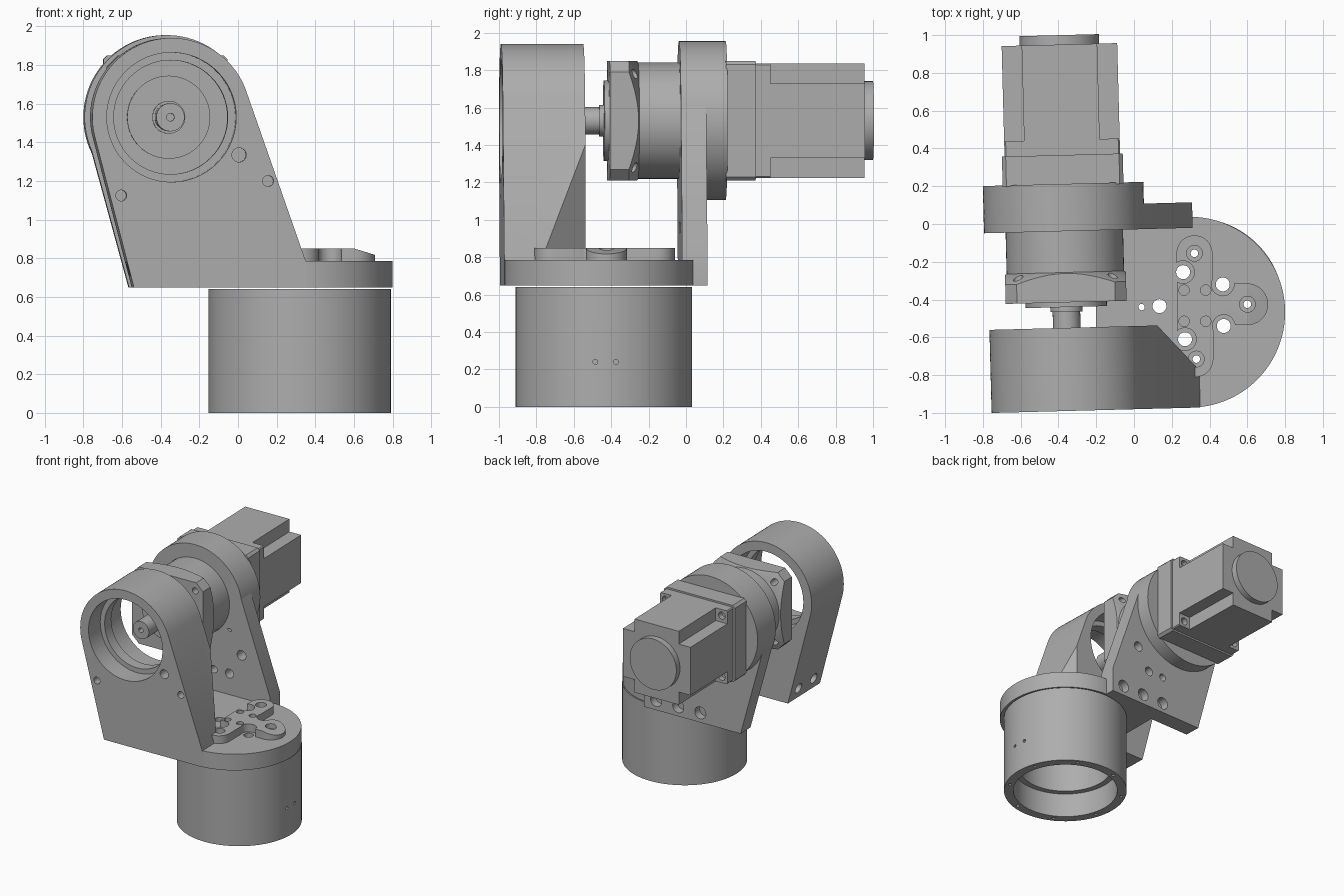
import bpy, bmesh
from math import pi, sin, cos, atan2, acos, hypot, radians
from mathutils import Vector, Matrix

old = bpy.data.objects.get("Cube")
if old:
    bpy.data.objects.remove(old, do_unlink=True)

grey = bpy.data.materials.new("machined_grey")
grey.use_nodes = True
grey.diffuse_color = (0.42, 0.42, 0.42, 1)
grey.node_tree.nodes["Principled BSDF"].inputs["Base Color"].default_value = (0.42, 0.42, 0.42, 1)

AX, AZ = -0.37, 1.53            # motor axis
CX, CY = 0.32, -0.44            # base axis


def make(name, bm):
    bmesh.ops.recalc_face_normals(bm, faces=bm.faces)
    me = bpy.data.meshes.new(name)
    bm.to_mesh(me)
    bm.free()
    me.materials.append(grey)
    ob = bpy.data.objects.new(name, me)
    bpy.context.collection.objects.link(ob)
    return ob


def cyl(name, r, p, q, r2=None, seg=64):
    """Cylinder or cone between two points."""
    p, q = Vector(p), Vector(q)
    bm = bmesh.new()
    turn = (q - p).to_track_quat('Z', 'Y').to_matrix().to_4x4()
    bmesh.ops.create_cone(bm, cap_ends=True, segments=seg, radius1=r, radius2=r if r2 is None else r2,
                          depth=(q - p).length, matrix=Matrix.Translation((p + q) / 2) @ turn)
    return make(name, bm)


def prism(name, pts, a, b, axis='Y'):
    """Extrude an outline along Y (x, z points) or Z (x, y points)."""
    bm = bmesh.new()
    at = (lambda u, v, w: (u, w, v)) if axis == 'Y' else (lambda u, v, w: (u, v, w))
    face = bm.faces.new([bm.verts.new(at(u, v, a)) for u, v in pts])
    new = bmesh.ops.extrude_face_region(bm, geom=[face])["geom"]
    bmesh.ops.translate(bm, vec=at(0, 0, b - a), verts=[g for g in new if isinstance(g, bmesh.types.BMVert)])
    return make(name, bm)


def boolean(ob, cutter, op='DIFFERENCE'):
    mod = ob.modifiers.new("cut", 'BOOLEAN')
    mod.operation, mod.solver, mod.object = op, 'EXACT', cutter
    bpy.context.view_layer.update()
    result = bpy.data.meshes.new_from_object(ob.evaluated_get(bpy.context.evaluated_depsgraph_get()))
    ob.modifiers.clear()
    ob.data = result
    bpy.data.objects.remove(cutter, do_unlink=True)


def bore(ob, r, p, q, seg=24):
    boolean(ob, cyl("cutter", r, p, q, seg=seg))


def arc(cx, cy, r, a, b, n=24):
    return [(cx + r * cos(a + (b - a) * i / n), cy + r * sin(a + (b - a) * i / n)) for i in range(n + 1)]


def teardrop(r, left, right):
    """Outline of a bracket: an arc over the axis with tangents to two feet."""
    def tangent(p, side):
        dx, dz = p[0] - AX, p[1] - AZ
        return atan2(dz, dx) + side * acos(r / hypot(dx, dz))
    return [left, (right[0], left[1]), right] + arc(AX, AZ, r, tangent(right, 1), tangent(left, -1) + 2 * pi, 64)


def square(h, c):
    """Chamfered square around the motor axis."""
    return [(AX + sx * u, AZ + sz * v) for sx, sz, k in ((1, 1, 0), (-1, 1, 1), (-1, -1, 0), (1, -1, 1))
            for u, v in ([(h, h - c), (h - c, h)] if not k else [(h - c, h), (h, h - c)])]


def on_axis(y):
    return (AX, y, AZ)


# Hollow base with a stepped bore, rim screw holes and two side pin holes
base = cyl("base_housing", 0.472, (CX, CY, 0), (CX, CY, 0.642), seg=96)
bore(base, 0.40, (CX, CY, -0.1), (CX, CY, 0.2), 64)
bore(base, 0.355, (CX, CY, 0.1), (CX, CY, 0.8), 64)
for i in range(8):
    x, y = CX + 0.437 * cos(i * pi / 4 + 0.3), CY + 0.437 * sin(i * pi / 4 + 0.3)
    bore(base, 0.013, (x, y, -0.05), (x, y, 0.06), 12)
for y in (-0.485, -0.375):
    bore(base, 0.013, (0.7, y, 0.24), (0.9, y, 0.24), 12)

# Round turntable plate, extended between the brackets
plate = prism("turntable_plate", arc(0.295, -0.467, 0.505, -pi / 2, pi / 2, 64)
              + [(-0.2, 0.038), (-0.2, -0.972)], 0.65, 0.785, 'Z')
ports = [(0.26, -0.255), (0.47, -0.32), (0.475, -0.54), (0.27, -0.61)]
lobes = [(0.32, -0.155), (0.6, -0.425), (0.33, -0.715)]

# Raised three-lobed pad with relieved corners and a sloped tip
pad = prism("mounting_pad", arc(0.32, -0.155, 0.095, 0, pi) + arc(0.325, -0.715, 0.095, pi, 2 * pi)
            + [(0.42, -0.535)] + arc(0.6, -0.425, 0.11, -pi / 2, pi / 2) + [(0.415, -0.315)], 0.78, 0.85, 'Z')
boolean(pad, prism("cutter", [(0.6, 0.851), (0.75, 0.805), (0.75, 0.9), (0.6, 0.9)], -0.7, -0.2))
for x, y in ports:
    bore(plate, 0.037, (x, y, 0.5), (x, y, 1))
    bore(pad, 0.06, (x, y, 0.7), (x, y, 1))
for x, y in lobes:
    bore(plate, 0.02, (x, y, 0.5), (x, y, 1))
    bore(pad, 0.02, (x, y, 0.7), (x, y, 1))
    bore(pad, 0.042, (x, y, 0.81), (x, y, 1))
for x in (0.265, 0.38):
    for y in (-0.35, -0.515):
        bore(pad, 0.028, (x, y, 0.8), (x, y, 1), 12)
bore(plate, 0.037, (0.135, -0.435, 0.5), (0.135, -0.435, 1))
bore(plate, 0.017, (0.04, -0.44, 0.5), (0.04, -0.44, 1))

# Front bracket: thick arm with a stepped bore and an oblique inner corner
front = prism("front_bracket", teardrop(0.41, (-0.565, 0.65), (0.325, 0.785)), -0.99, -0.55)
boolean(front, prism("cutter", [(0.1, -0.54), (0.4, -0.875), (0.6, -0.875), (0.6, -0.4), (0.1, -0.4)], 0.6, 2, 'Z'))
bore(front, 0.295, on_axis(-1.2), on_axis(-0.3), 64)
bore(front, 0.335, on_axis(-1.2), on_axis(-0.83), 64)
bore(front, 0.335, on_axis(-0.74), on_axis(-0.3), 64)
for x, z, r in ((-0.02, 1.335, 0.037), (0.13, 1.2, 0.028), (-0.63, 1.125, 0.028)):
    bore(front, r, (x, -1.1, z), (x, -0.9, z))
for y in (-0.66, -0.87):
    bore(front, 0.042, (-0.7, y, 0.73), (-0.49, y, 0.75))

# Rear bracket: thin leg with counterbored bolt holes
leg = prism("rear_bracket", teardrop(0.42, (-0.565, 0.65), (0.31, 0.85)), -0.038, 0.097)
bore(leg, 0.315, on_axis(-0.2), on_axis(0.3), 64)
for x, z, r in ((0.05, 1.14, 0.04), (-0.06, 0.96, 0.037), (-0.06, 1.31, 0.025), (-0.2, 0.96, 0.03)):
    if hypot(x - AX, z - AZ) > 0.35:
        bore(leg, r, (x, -0.2, z), (x, 0.3, z))
for x in (0.2, 0, -0.2):
    bore(leg, 0.05, (x, 0.03, 0.73), (x, 0.3, 0.73))

# Clamping ring around the gearbox
ring = cyl("clamp_ring", 0.425, on_axis(-0.038), on_axis(0.212), seg=96)
bore(ring, 0.312, on_axis(-0.2), on_axis(0.3), 64)
for i in range(6):
    a = i * pi / 3 + 0.5
    x, z = AX + 0.37 * cos(a), AZ + 0.37 * sin(a)
    bore(ring, 0.024, (x, -0.2, z), (x, 0.02, z), 16)

# Gearbox with flange, pilot and shaft
gearbox = cyl("gearbox_body", 0.311, on_axis(-0.27), on_axis(0.21))
flange = prism("gearbox_flange", square(0.32, 0.06), -0.415, -0.25)
boolean(flange, cyl("cutter", 0.62, on_axis(-0.43), on_axis(-0.245), 0.29, 96), 'INTERSECT')
for sx in (-1, 1):
    for sz in (-1, 1):
        x, z = AX + 0.25 * sx, AZ + 0.25 * sz
        bore(flange, 0.026, (x, -0.6, z), (x, 0, z), 16)
pilot = cyl("gearbox_pilot", 0.215, on_axis(-0.44), on_axis(-0.41))
collar = cyl("shaft_collar", 0.085, on_axis(-0.465), on_axis(-0.43))
shaft = cyl("output_shaft", 0.073, on_axis(-0.78), on_axis(-0.44), seg=48)
bore(shaft, 0.02, on_axis(-0.9), on_axis(-0.72), 16)

# Motor: square adapter, notched body and round end cap
adapter = prism("motor_adapter", square(0.32, 0.02), 0.205, 0.365)
motor = prism("motor_body", square(0.306, 0.008), 0.36, 0.95)
for sx in (-1, 1):
    for sz in (-1, 1):
        u, v = [(AX + sx * d, AZ + sz * d) for d in (0.2, 0.4)]
        boolean(motor, prism("cutter", [u, (v[0], u[1]), v, (u[0], v[1])], 0.445, 1.1))
        x, z = AX + 0.255 * sx, AZ + 0.255 * sz
        bore(motor, 0.03, (x, 0.4, z), (x, 0.6, z), 16)
cap = cyl("motor_end_cap", 0.211, on_axis(0.94), on_axis(1.0))

# Turn the upper assembly slightly about the vertical
pivot = Matrix.Translation((AX, 0, 0))
swing = pivot @ Matrix.Rotation(radians(1.5), 4, 'Z') @ pivot.inverted()
for ob in (front, leg, ring, gearbox, flange, pilot, collar, shaft, adapter, motor, cap):
    ob.data.transform(swing)

# Smooth the round surfaces while keeping edges sharp
bpy.ops.object.select_all(action='DESELECT')
for ob in bpy.context.collection.objects:
    if ob.type == 'MESH' and grey.name in ob.data.materials:
        ob.select_set(True)
        bpy.context.view_layer.objects.active = ob
bpy.ops.object.shade_smooth_by_angle(angle=radians(30))
